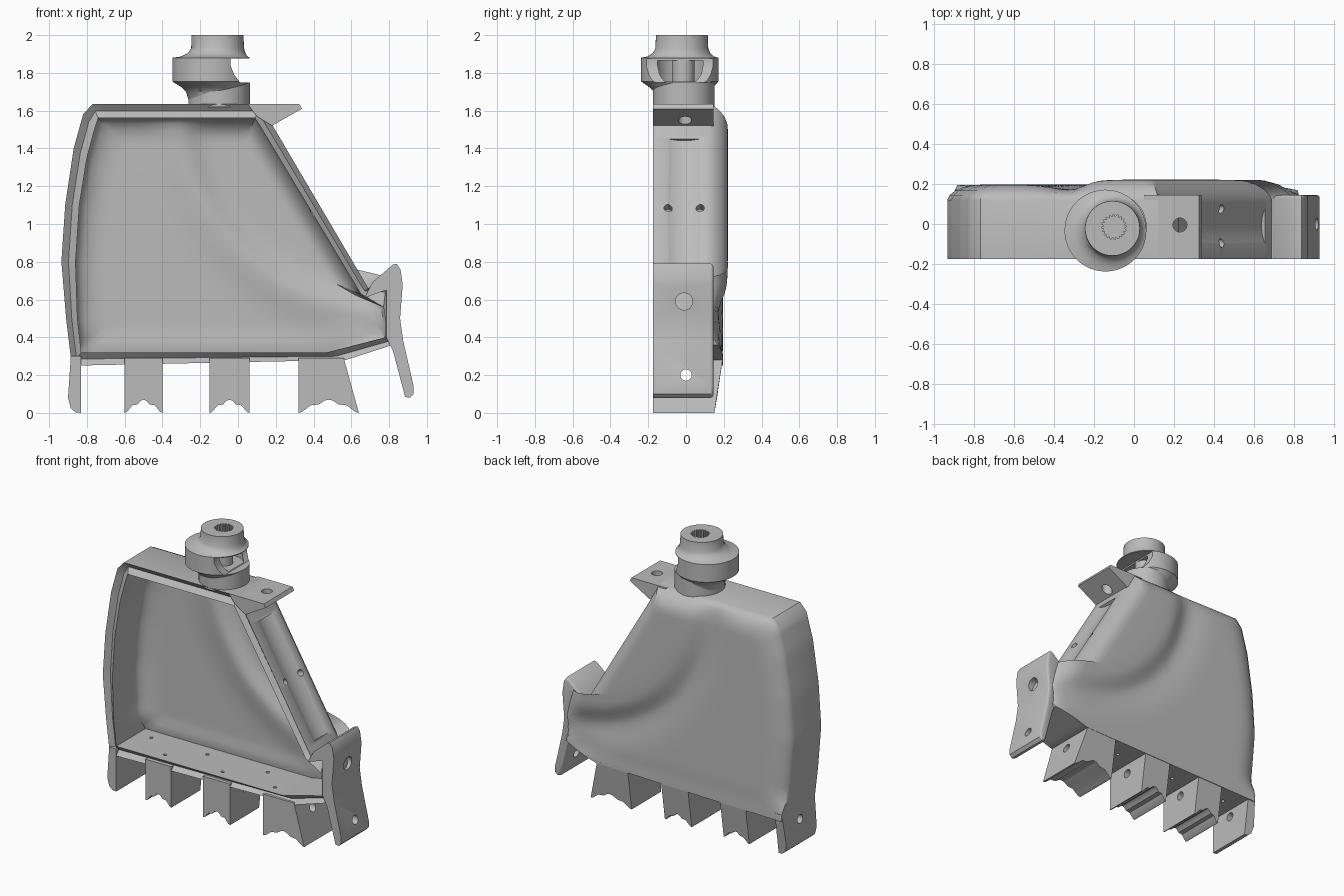
import bpy, bmesh, math
from mathutils import Vector

if "Cube" in bpy.data.objects:
    bpy.data.objects.remove(bpy.data.objects["Cube"])

GREY = bpy.data.materials.new("plain grey")
GREY.use_nodes = True
GREY.diffuse_color = (0.5, 0.5, 0.5, 1)
GREY.node_tree.nodes["Principled BSDF"].inputs["Base Color"].default_value = (0.5, 0.5, 0.5, 1)
FRONT, BACK = -0.175, 0.145


def make(name, bm):
    bmesh.ops.recalc_face_normals(bm, faces=bm.faces)
    me = bpy.data.meshes.new(name)
    bm.to_mesh(me)
    bm.free()
    me.materials.append(GREY)
    ob = bpy.data.objects.new(name, me)
    bpy.context.collection.objects.link(ob)
    return ob


def loft(name, rings):
    """Closed solid through equal rings of points."""
    bm = bmesh.new()
    rows = [[bm.verts.new(p) for p in r] for r in rings]
    n = len(rows[0])
    for a, b in zip(rows, rows[1:]):
        for i in range(n):
            j = (i + 1) % n
            bm.faces.new((a[i], a[j], b[j], b[i]))
    bm.faces.new(rows[0])
    bm.faces.new(rows[-1])
    return make(name, bm)


def prism(name, profile, back=lambda z: BACK, soft=0.0):
    """Front-view profile pushed from the front plane to the back."""
    ob = loft(name, [[(x, FRONT, z) for x, z in profile],
                     [(x, back(z), z) for x, z in profile]])
    if soft:
        bm = bmesh.new()
        bm.from_mesh(ob.data)
        edges = [e for e in bm.edges if all(v.co.y > 0 for v in e.verts)]
        bmesh.ops.bevel(bm, geom=edges, offset=soft, segments=3, profile=0.5, affect='EDGES')
        bm.to_mesh(ob.data)
        bm.free()
    return ob


def disc_ring(cx, cy, z, r, n=48, tooth=0.0):
    return [(cx + (r - tooth * (i // 2 % 2)) * math.cos(math.tau * i / n),
             cy + (r - tooth * (i // 2 % 2)) * math.sin(math.tau * i / n), z) for i in range(n)]


def rod(centre, direction, radius, length):
    """Round cutter."""
    ob = loft("cutter", [disc_ring(0, 0, -length / 2, radius, 32), disc_ring(0, 0, length / 2, radius, 32)])
    turn = Vector((0, 0, 1)).rotation_difference(Vector(direction))
    for v in ob.data.vertices:
        v.co = turn @ v.co + Vector(centre)
    return ob


def cut(ob, cutters):
    for c in cutters:
        c.hide_render = True
        m = ob.modifiers.new("cut", 'BOOLEAN')
        m.operation, m.solver, m.object = 'DIFFERENCE', 'EXACT', c
    bpy.context.view_layer.update()
    me = bpy.data.meshes.new_from_object(ob.evaluated_get(bpy.context.evaluated_depsgraph_get()))
    ob.modifiers.clear()
    ob.data = me


def step(t):
    t = max(0, min(1, t))
    return t * t * (3 - 2 * t)


# Palm shell: matching outer and inner outlines, clockwise from the top left
outer = [(-.77, 1.635), (.12, 1.635), (.19, 1.51), (.69, .66), (.79, .72), (.85, .52),
         (.82, .36), (.57, .28), (-.88, .25), (-.91, .5), (-.935, .8), (-.915, 1.1), (-.87, 1.4), (-.82, 1.58)]
inner = [(-.74, 1.56), (.09, 1.56), (.11, 1.53), (.65, .63), (.77, .56), (.78, .5),
         (.78, .4), (.47, .32), (-.83, .32), (-.85, .5), (-.86, .8), (-.84, 1.1), (-.8, 1.35), (-.76, 1.5)]


def resample(outline):
    pts = []
    for i, a in enumerate(outline):
        b = outline[(i + 1) % len(outline)]
        n = max(1, round(math.dist(outer[i], outer[(i + 1) % len(outer)]) / 0.05))
        pts += [tuple(p + (q - p) * k / n for p, q in zip(a, b)) for k in range(n)]
    return pts


big, small = resample(outer), resample(inner)
mid = [((a[0] + b[0]) / 2, (a[1] + b[1]) / 2) for a, b in zip(big, small)]
CX, CZ = -0.15, 0.95


def dome(outline, s, y, lift):
    """Ring shrunk to the middle, with the thumb mound and its crease."""
    ring = []
    for px, pz in outline:
        x, z = CX + (px - CX) * s, CZ + (pz - CZ) * s
        d = 1.13 - math.hypot(x - 0.8, z - 1.65)
        bump = 0.025 * step(d / 0.14) - 0.025 * math.exp(-(d / 0.12) ** 2)
        low = step((0.45 - z) / 0.15)
        yy = y + (0.195 - lift - y) * low if s > 0.7 else y
        ring.append((x, yy + bump * min(1, (1 - s) / 0.12), z))
    return ring


curve = [(1, .12), (.985, .145), (.95, .167), (.9, .184), (.84, .195)]
curve += [(s / 100, .197) for s in range(78, 3, -6)]
flat = lambda outline, y: [(x, y, z) for x, z in outline]
rings = [dome(small, s, y - 0.04, 0.04) for s, y in reversed(curve)]
rings += [flat(small, FRONT), flat(mid, FRONT + 0.03), flat(big, FRONT)]
rings += [dome(big, s, y, 0) for s, y in curve]
shell = loft("palm_shell", rings)

# Knuckle brackets between the finger gaps
slope = lambda z: 0.15 + 0.045 * min(1, z / 0.25)


def knuckle(name, top, x0, x1):
    w = x1 - x0
    notch = [(0, 0), (.06, .005), (.2, .04), (.34, .045), (.43, .065), (.5, .07),
             (.57, .065), (.66, .045), (.8, .04), (.94, .005), (1, 0)]
    return prism(name, [(top[0], .29)] + [(x0 + w * t, z) for t, z in notch] + [(top[1], .29)], slope)


brackets = [knuckle("knuckle_bracket_outer", (-.6, -.4), -.6, -.4),
            knuckle("knuckle_bracket_middle", (-.15, .06), -.15, .06),
            knuckle("knuckle_bracket_inner", (.32, .56), .32, .64)]
brackets.append(prism("outer_side_tab", [(-.885, .3), (-.9, .08), (-.885, .025), (-.86, .003),
                                         (-.83, 0), (-.83, .3)], slope))

# Thumb side plate and top flange
side_plate = prism("thumb_side_plate", [
    (.67, .61), (.71, .69), (.82, .785), (.84, .79), (.86, .76), (.872, .68), (.858, .5), (.875, .38),
    (.93, .14), (.93, .1), (.91, .08), (.885, .085), (.865, .16), (.82, .33), (.785, .4), (.785, .65)], soft=0.015)
flange = prism("top_flange", [(.05, 1.635), (.325, 1.635), (.338, 1.61), (.18, 1.52), (.1, 1.57)])

# Screw holes
across, up = (1, 0, 0), (0, 0, 1)
pin = rod((0, 0, .2), across, .03, 2.4)
for b in brackets:
    cut(b, [pin])
plate_hole = rod((.86, -.01, .59), across, .045, .12)
cut(side_plate, [pin, plate_hole])
flange_hole = rod((.23, -.005, 1.58), up, .035, .3)
cut(flange, [flange_hole])
slant, out = Vector((.5, 0, -.85)).normalized(), Vector((.85, 0, .5)).normalized()
face = Vector((.44, -.01, 1.085))
tools = [rod(face + out * .18, slant, .2, .85)]
tools += [rod(face + Vector((0, y, 0)), out, .022, .3) for y in (-.085, .085)]
tools += [rod((x, .06, .29), up, .012, .14) for x in (-.72, -.28, .19)]
tools += [rod((x, -.1, .29), up, .012, .14) for x in (-.5, -.05, .36)]
cut(shell, tools)

# Wrist joint: base disc, offset cup and splined socket
base = loft("wrist_base", [disc_ring(-.1, -.012, z, .163) for z in (1.62, 1.75)])
cup = loft("wrist_cup", [disc_ring(x, y, z, r) for x, y, z, r in (
    (-.115, -.012, 1.66, .148), (-.12, -.015, 1.7, .155), (-.13, -.025, 1.725, .17), (-.143, -.033, 1.755, .205),
    (-.143, -.033, 1.88, .205), (-.125, -.028, 1.887, .175), (-.113, -.024, 1.905, .152),
    (-.108, -.022, 1.93, .14), (-.108, -.022, 2.0, .137))])
window = loft("cutter", [[(x, y, z) for x, y in ((x0, -.3), (.3, -.3), (.3, .3), (x0, .3))]
                         for x0, z in ((-.04, 1.875), (-.04, 1.84), (-.02, 1.79), (.01, 1.75))])
hollow = rod((-.1, -.03, 1.81), up, .135, .11)
socket = loft("cutter", [disc_ring(-.1, -.015, z, .062, 80, .01) for z in (1.9, 2.1)])
cut(cup, [window, hollow, socket])
post = loft("wrist_post", [disc_ring(-.1, -.015, z, .06) for z in (1.74, 1.89)])

# Remove cutters, then smooth the rounded parts
for ob in [o for o in bpy.data.objects if o.name.startswith("cutter")]:
    bpy.data.objects.remove(ob)
for ob in (shell, side_plate, flange, base, cup, post, *brackets):
    bpy.ops.object.select_all(action='DESELECT')
    ob.select_set(True)
    bpy.context.view_layer.objects.active = ob
    bpy.ops.object.shade_smooth_by_angle(angle=math.radians(32))
